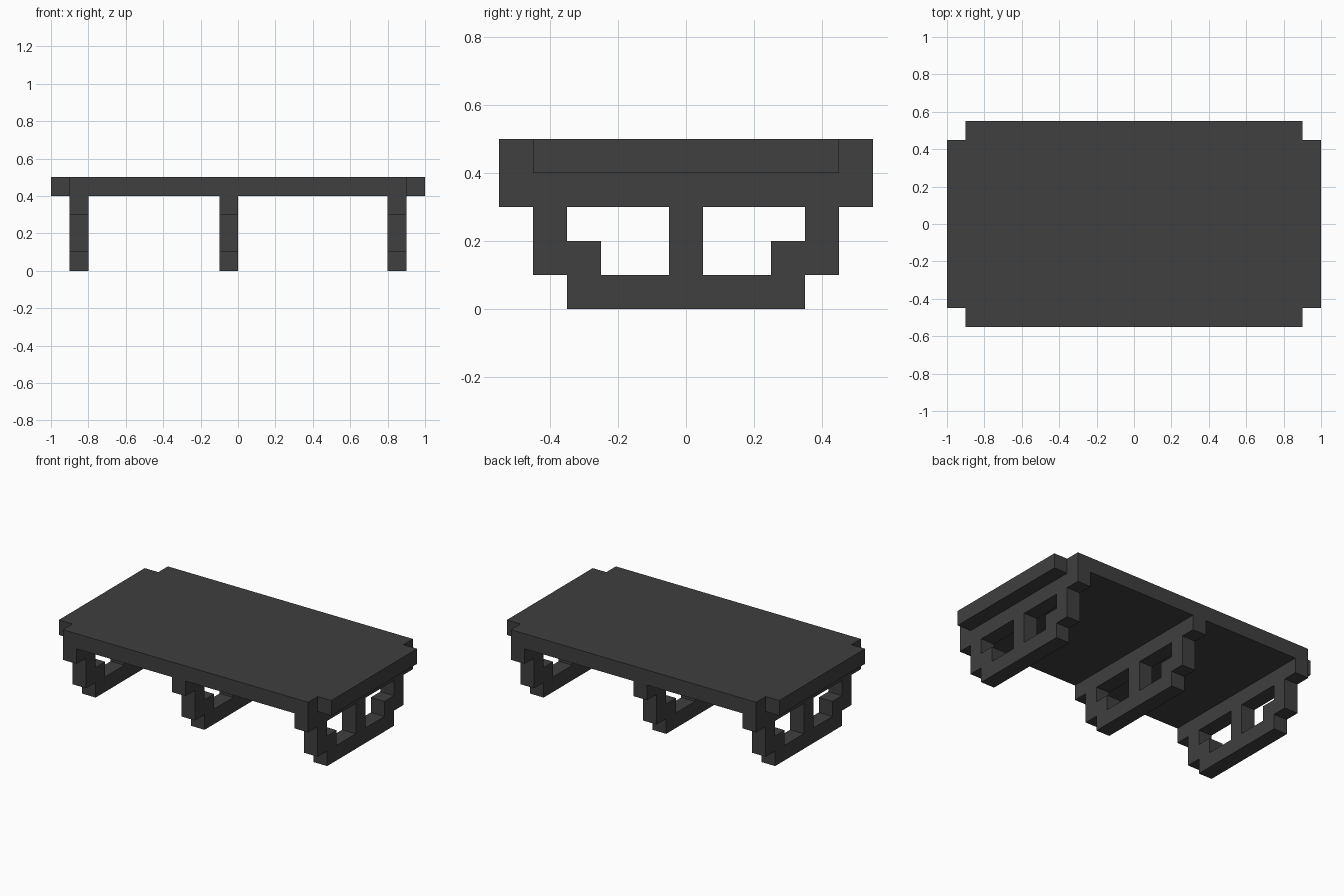
import bpy
import bmesh
from mathutils import Matrix, Vector

cube = bpy.data.objects.get("Cube")
if cube:
    bpy.data.objects.remove(cube, do_unlink=True)

charcoal = bpy.data.materials.new("charcoal")
charcoal.use_nodes = True
colour = (0.05, 0.05, 0.05, 1)
charcoal.diffuse_color = colour
bsdf = charcoal.node_tree.nodes["Principled BSDF"]
bsdf.inputs["Base Color"].default_value = colour
bsdf.inputs["Roughness"].default_value = 0.8


def mirrored(half):
    """Close a right-hand outline with its left-hand copy."""
    return half + [(-u, v) for u, v in reversed(half)]


def prism(name, loops, depth, matrix):
    """Fill an outline, with any further loops as holes, and extrude it."""
    bm = bmesh.new()
    for loop in loops:
        verts = [bm.verts.new((u, v, 0)) for u, v in loop]
        for a, b in zip(verts, verts[1:] + verts[:1]):
            bm.edges.new((a, b))
    bmesh.ops.triangle_fill(bm, edges=bm.edges[:], use_beauty=True,
                            normal=Vector((0, 0, 1)))
    ext = bmesh.ops.extrude_face_region(bm, geom=bm.faces[:], use_keep_orig=True)
    moved = [g for g in ext["geom"] if isinstance(g, bmesh.types.BMVert)]
    bmesh.ops.translate(bm, verts=moved, vec=(0, 0, depth))
    bmesh.ops.recalc_face_normals(bm, faces=bm.faces[:])
    mesh = bpy.data.meshes.new(name)
    bm.to_mesh(mesh)
    bm.free()
    mesh.materials.append(charcoal)
    obj = bpy.data.objects.new(name, mesh)
    obj.matrix_world = matrix
    bpy.context.collection.objects.link(obj)
    return obj


# Table top with notched corners
top = mirrored([(0.9, -0.55), (0.9, -0.45), (1, -0.45),
                (1, 0.45), (0.9, 0.45), (0.9, 0.55)])
prism("table_top", [top], 0.1, Matrix.Translation((0, 0, 0.4)))

# Stepped leg frames, each with two openings either side of a centre post
outline = mirrored([(0.35, 0), (0.35, 0.1), (0.45, 0.1),
                    (0.45, 0.3), (0.55, 0.3), (0.55, 0.4)])
opening = [(0.05, 0.1), (0.25, 0.1), (0.25, 0.2),
           (0.35, 0.2), (0.35, 0.3), (0.05, 0.3)]
other_opening = [(-u, v) for u, v in opening]
# Local x, y, z become world y, z, x
upright = Matrix(((0, 0, 1, 0), (1, 0, 0, 0), (0, 1, 0, 0), (0, 0, 0, 1)))
for name, x in (("right", -0.9), ("middle", -0.1), ("left", 0.8)):
    prism(name + "_leg_frame", [outline, opening, other_opening], 0.1,
          Matrix.Translation((x, 0, 0)) @ upright)
